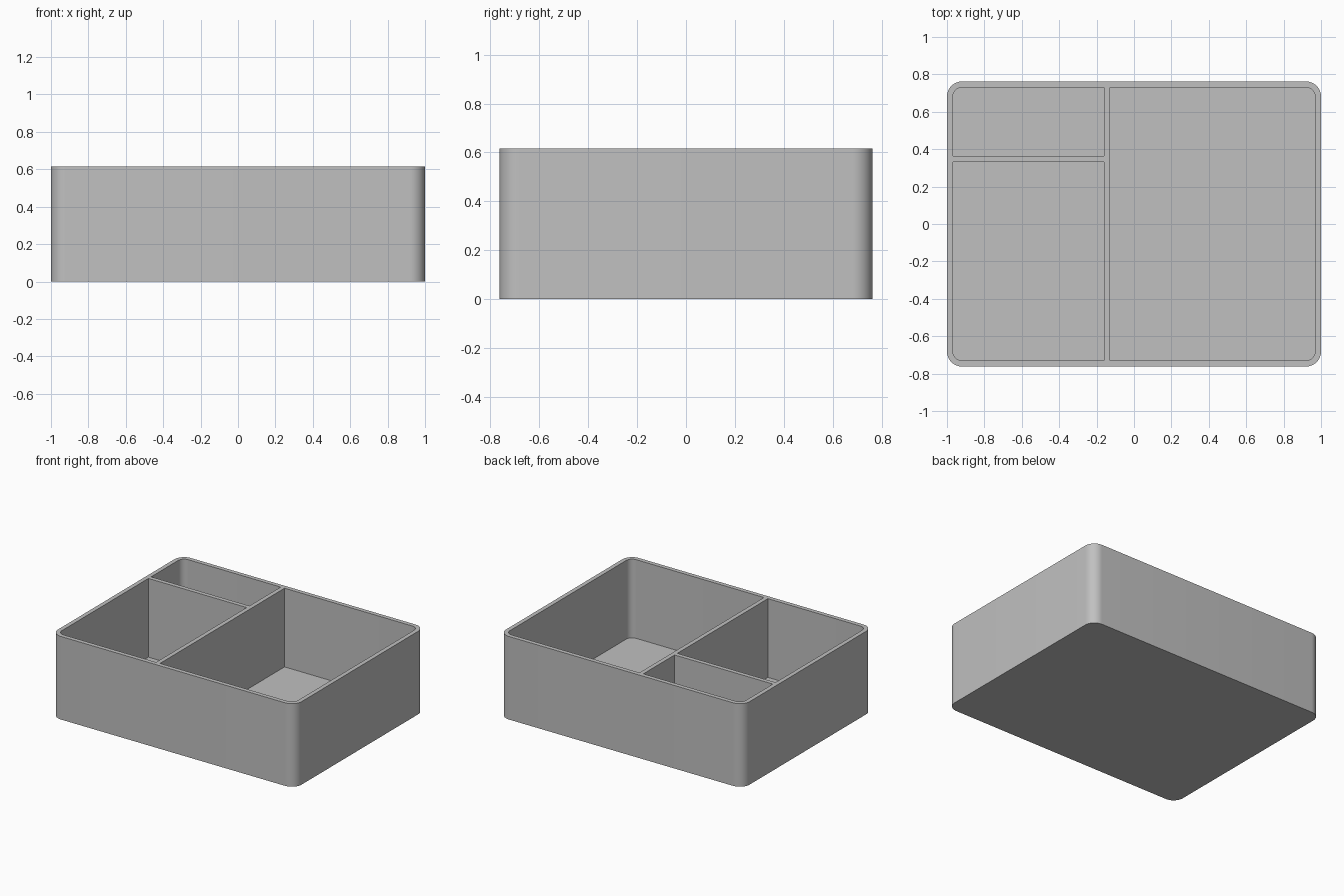
import bpy
import bmesh
from math import cos, sin, pi, radians

if "Cube" in bpy.data.objects:
    bpy.data.objects.remove(bpy.data.objects["Cube"], do_unlink=True)

# Main dimensions
HALF_X, HALF_Y, HEIGHT = 1.0, 0.762, 0.616
WALL, FLOOR, RADIUS = 0.032, 0.032, 0.08
INNER_X, INNER_Y, INNER_R = HALF_X - WALL, HALF_Y - WALL, RADIUS - WALL
SPLIT_X, SPLIT_Y = -0.145, 0.348      # divider centre lines
HALF_WALL = WALL / 2

grey = bpy.data.materials.new("light_grey")
grey.use_nodes = True
grey.diffuse_color = (0.53, 0.53, 0.53, 1)
grey.node_tree.nodes["Principled BSDF"].inputs["Base Color"].default_value = grey.diffuse_color


def rounded_prism(name, x0, x1, y0, y1, z0, z1, radii):
    """Upright prism; radii run counter-clockwise from the +x +y corner, 0 is sharp."""
    corners = [(x1, y1, -1, -1), (x0, y1, 1, -1), (x0, y0, 1, 1), (x1, y0, -1, 1)]
    bm = bmesh.new()
    ring = []
    for i, ((x, y, sx, sy), r) in enumerate(zip(corners, radii)):
        steps = 12 if r else 0
        for k in range(steps + 1):
            a = (i + k / max(steps, 1)) * pi / 2
            ring.append(bm.verts.new((x + r * (sx + cos(a)), y + r * (sy + sin(a)), z0)))
    base = bm.faces.new(ring)
    top = bmesh.ops.extrude_face_region(bm, geom=[base])["geom"]
    moved = [v for v in top if isinstance(v, bmesh.types.BMVert)]
    bmesh.ops.translate(bm, verts=moved, vec=(0, 0, z1 - z0))
    bmesh.ops.recalc_face_normals(bm, faces=bm.faces)
    mesh = bpy.data.meshes.new(name)
    bm.to_mesh(mesh)
    bm.free()
    mesh.materials.append(grey)
    obj = bpy.data.objects.new(name, mesh)
    bpy.context.collection.objects.link(obj)
    return obj


# Solid outer body
tray = rounded_prism("divided_tray", -HALF_X, HALF_X, -HALF_Y, HALF_Y, 0, HEIGHT, [RADIUS] * 4)

# Pockets: rounded only at the tray's outer corners
R = INNER_R
pockets = {
    "large_pocket": (SPLIT_X + HALF_WALL, INNER_X, -INNER_Y, INNER_Y, (R, 0, 0, R)),
    "medium_pocket": (-INNER_X, SPLIT_X - HALF_WALL, -INNER_Y, SPLIT_Y - HALF_WALL, (0, 0, R, 0)),
    "small_pocket": (-INNER_X, SPLIT_X - HALF_WALL, SPLIT_Y + HALF_WALL, INNER_Y, (0, R, 0, 0)),
}
bpy.ops.object.select_all(action="DESELECT")
bpy.context.view_layer.objects.active = tray
tray.select_set(True)
for name, (x0, x1, y0, y1, radii) in pockets.items():
    cutter = rounded_prism(name, x0, x1, y0, y1, FLOOR, HEIGHT + 0.2, radii)
    cutter.hide_render = True
    cut = tray.modifiers.new(name, "BOOLEAN")
    cut.operation, cut.solver, cut.object = "DIFFERENCE", "EXACT", cutter
    bpy.ops.object.modifier_apply(modifier=cut.name)
    bpy.data.objects.remove(cutter, do_unlink=True)

# Smooth corners, crisp rims
bpy.ops.object.shade_smooth_by_angle(angle=radians(30))
